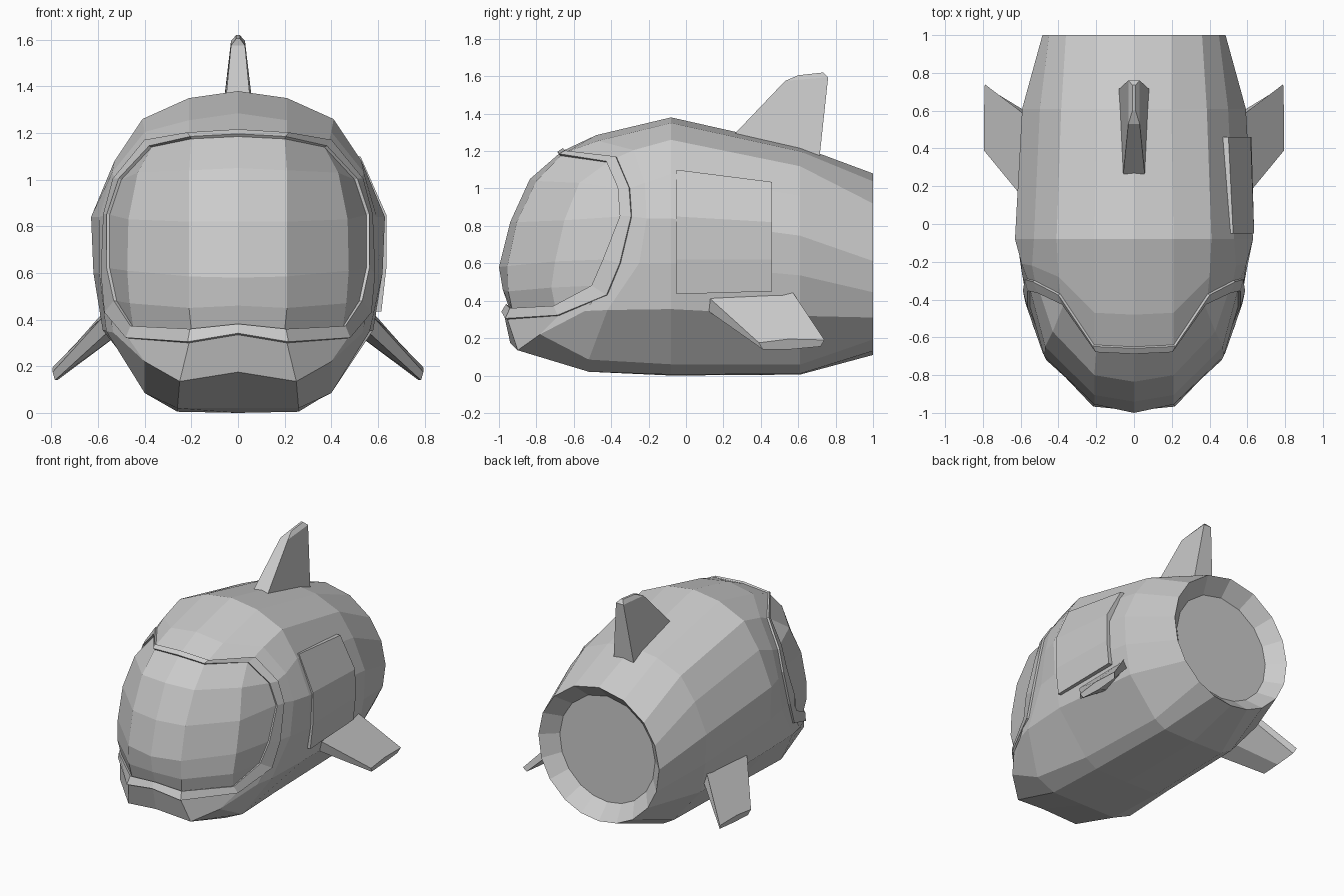
import bpy, bmesh, math
from mathutils import Vector

if "Cube" in bpy.data.objects:
    bpy.data.objects.remove(bpy.data.objects["Cube"])


def make(name, verts, faces):
    bm = bmesh.new()
    vs = [bm.verts.new(v) for v in verts]
    for f in faces:
        bm.faces.new([vs[i] for i in f])
    bmesh.ops.remove_doubles(bm, verts=bm.verts, dist=0.0005)
    bmesh.ops.recalc_face_normals(bm, faces=bm.faces)
    me = bpy.data.meshes.new(name)
    bm.to_mesh(me)
    bm.free()
    ob = bpy.data.objects.new(name, me)
    bpy.context.collection.objects.link(ob)
    return ob


def full(half):
    """Mirror a half outline (top centre to bottom centre) into a closed ring."""
    return half + [(-x, y, z) for x, y, z in half[-2:0:-1]]


def loft(name, rings, closed=True, cap_start=False, cap_end=False):
    n = len(rings[0])
    faces = [(r * n + i, r * n + (i + 1) % n, (r + 1) * n + (i + 1) % n, (r + 1) * n + i)
             for r in range(len(rings) - 1) for i in range(n if closed else n - 1)]
    if cap_start:
        faces.append(tuple(range(n)))
    if cap_end:
        faces.append(tuple((len(rings) - 1) * n + i for i in range(n)))
    return make(name, [v for r in rings for v in r], faces)


# Hull cross-sections: widest ring, then rear rings
profile = [(0, 1.38), (.21, 1.35), (.41, 1.26), (.53, 1.08), (.63, .84),
           (.62, .6), (.58, .355), (.35, .06), (.26, .005), (0, 0)]
wide = [(x, -.08, z) for x, z in profile]
aft = [(x * .94, .61, .005 + z * .884) for x, z in profile]
angles = [math.radians(a) for a in (0, 24, 48, 68, 88, 108, 126, 146, 163, 180)]


def tail(y, s):
    return [(.485 * s * math.sin(a), y, .595 + .485 * s * math.cos(a)) for a in angles]


# Window frame loops, outer and inner
outer = [(0, -.65, 1.205), (.21, -.64, 1.195), (.39, -.37, 1.165), (.525, -.30, 1.0),
         (.565, -.29, .85), (.575, -.35, .6), (.56, -.42, .43), (.47, -.68, .32),
         (.21, -.955, .30), (0, -.975, .335)]
inner = [(0, -.68, 1.185), (.20, -.67, 1.175), (.37, -.42, 1.14), (.50, -.36, 1.0),
         (.55, -.35, .85), (.55, -.44, .62), (.52, -.50, .48), (.45, -.70, .37),
         (.20, -.93, .355), (0, -.95, .375)]

# Forehead and chin rings
brow = [(0, -.48, 1.285), (.21, -.47, 1.255), (.40, -.28, 1.205), (.54, -.22, 1.03),
        (.595, -.21, .84), (.595, -.25, .6), (.565, -.42, .35), (.40, -.52, .085),
        (.26, -.52, .02), (0, -.52, .02)]
chin = outer[:6] + [(.535, -.54, .345), (.40, -.78, .22), (.25, -.90, .135), (0, -.94, .175)]

loft("hull", [full(r) for r in (tail(1.1 - .2, .79), tail(1.0, 1), aft, wide, brow,
                                chin, outer, inner)], cap_start=True)

# Raised window frame
frame = loft("window_frame", [full(outer), full(inner)])
c = Vector((0, -.4, .75))
if sum((p.center - c).dot(p.normal) for p in frame.data.polygons) < 0:
    frame.data.flip_normals()
mod = frame.modifiers.new("thickness", 'SOLIDIFY')
mod.thickness = .014
mod.offset = 1

# Domed window: rows running across, pinned to the inner frame loop
mid = [[(0, -.835, 1.05), (.21, -.80, 1.04), (.43, -.57, 1.03)],
       [(0, -.94, .82), (.21, -.905, .82), (.47, -.65, .83)],
       [(0, -1.0, .58), (.21, -.955, .585), (.475, -.70, .61)],
       [(0, -.98, .46), (.21, -.95, .45), (.465, -.72, .47)]]
halves = [inner[:3] + [inner[2]]]
halves += [m + [inner[3 + i]] for i, m in enumerate(mid)]
halves += [[inner[9], inner[8], inner[7], inner[7]]]
rows = [[(-x, y, z) for x, y, z in h[:0:-1]] + h for h in halves]
verts = [v for r in rows for v in r]
faces = []
for r in range(5):
    for i in range(6):
        q = [r * 7 + i, r * 7 + i + 1, r * 7 + i + 8, r * 7 + i + 7]
        used = []
        for k in q:
            if verts[k] not in [verts[j] for j in used]:
                used.append(k)
        faces.append(used)
window = make("window", verts, faces)
if sum((p.center - c).dot(p.normal) for p in window.data.polygons) < 0:
    window.data.flip_normals()

# Side door, on one side only
front = [(.525, -.05, 1.1), (.636, -.05, .85), (.636, -.05, .62), (.615, -.05, .435)]
rear = [(.50, .46, 1.035), (.618, .46, .82), (.622, .46, .62), (.605, .46, .45)]


def slab(edge):
    return edge + [(x - .07, y, z) for x, y, z in reversed(edge)]


loft("side_door", [slab(front), slab(rear)], cap_start=True, cap_end=True)

# Dorsal fin


def fin_ring(y0, w0, z0, y1, w1, z1):
    return [(-w0, y0, z0), (w0, y0, z0), (w1, y1, z1), (-w1, y1, z1)]


loft("top_fin", [fin_ring(.23, .06, 1.26, .71, .085, 1.13),
                 fin_ring(.53, .03, 1.575, .76, .03, 1.595),
                 fin_ring(.60, .008, 1.605, .735, .008, 1.62)],
     cap_start=True, cap_end=True)

# Swept side fins
root = [(.50, .04, .40), (.54, .08, .455), (.50, .44, .50), (.50, .52, .52),
        (.48, .54, .45), (.48, .30, .36)]
tip = [(.785, .41, .14), (.795, .39, .175), (.795, .55, .195), (.79, .74, .19),
       (.775, .72, .155), (.775, .56, .14)]
for side, s in (("right", 1), ("left", -1)):
    loft(side + "_fin", [[(s * x, y, z) for x, y, z in r] for r in (root, tip)],
         cap_start=True, cap_end=True)
